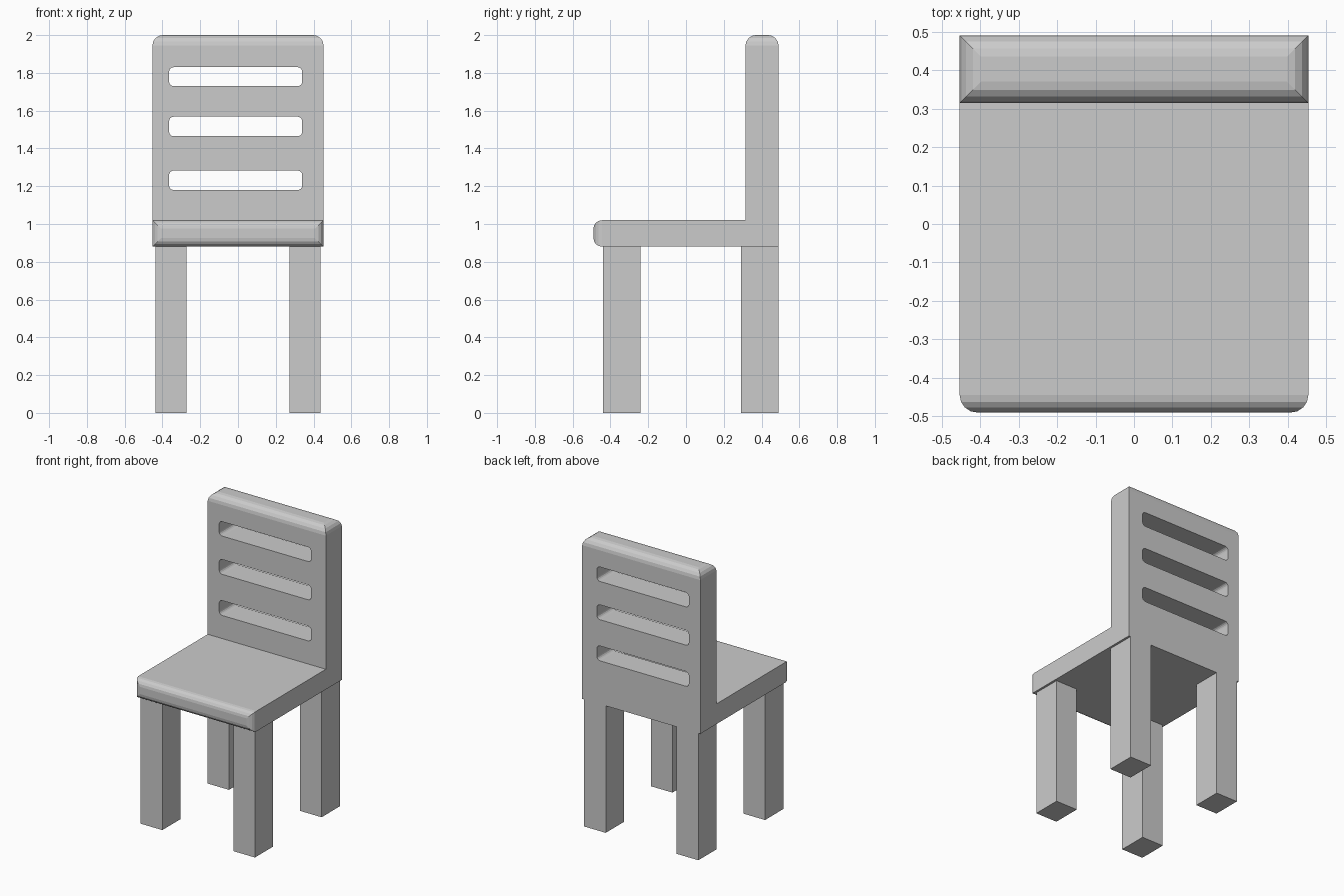
import bpy, bmesh

if "Cube" in bpy.data.objects:
    bpy.data.objects.remove(bpy.data.objects["Cube"])

W = 0.453  # half width


def link(name, bm):
    bmesh.ops.recalc_face_normals(bm, faces=bm.faces[:])
    me = bpy.data.meshes.new(name)
    bm.to_mesh(me)
    bm.free()
    ob = bpy.data.objects.new(name, me)
    bpy.context.collection.objects.link(ob)
    return ob


def box(bm, x0, x1, y0, y1, z0, z1):
    verts = bmesh.ops.create_cube(bm, size=1)["verts"]
    for v in verts:
        v.co.x = x1 if v.co.x > 0 else x0
        v.co.y = y1 if v.co.y > 0 else y0
        v.co.z = z1 if v.co.z > 0 else z0
    return verts


def bevel(bm, edges, width, segs):
    bmesh.ops.bevel(bm, geom=edges, offset=width, offset_type='OFFSET',
                    segments=segs, profile=0.5, affect='EDGES')


# Seat and backrest: L-shaped side profile swept across the width
profile = [(-0.49, 0.88), (0.49, 0.88), (0.49, 2.0),
           (0.315, 2.0), (0.315, 1.02), (-0.49, 1.02)]
bm = bmesh.new()
face = bm.faces.new([bm.verts.new((-W, y, z)) for y, z in profile])
ext = bmesh.ops.extrude_face_region(bm, geom=[face])["geom"]
for v in ext:
    if isinstance(v, bmesh.types.BMVert):
        v.co.x = W
bmesh.ops.recalc_face_normals(bm, faces=bm.faces[:])

# Rounded rims around the seat front and the backrest top
bevel(bm, [e for e in bm.edges if all(v.co.y < -0.48 for v in e.verts)], 0.045, 4)
bevel(bm, [e for e in bm.edges if all(v.co.z > 1.99 for v in e.verts)], 0.055, 4)
chair = link("seat_and_backrest", bm)

# Three round-cornered slots through the backrest
bm = bmesh.new()
for z0, z1 in ((1.18, 1.283), (1.465, 1.568), (1.73, 1.83)):
    box(bm, -0.365, 0.34, 0.2, 0.6, z0, z1)
bevel(bm, [e for e in bm.edges
           if abs(e.verts[0].co.y - e.verts[1].co.y) > 0.1], 0.024, 4)
cutter = link("slot_cutter", bm)
cutter.hide_render = True
mod = chair.modifiers.new("slots", 'BOOLEAN')
mod.operation = 'DIFFERENCE'
mod.solver = 'EXACT'
mod.object = cutter
bpy.context.view_layer.objects.active = chair
chair.select_set(True)
bpy.ops.object.modifier_apply(modifier=mod.name)
bpy.data.objects.remove(cutter)

# Legs
for place, y0, y1 in (("front", -0.44, -0.24), ("back", 0.29, 0.49)):
    for side, s in (("left", -1), ("right", 1)):
        bm = bmesh.new()
        xs = sorted((s * 0.272, s * 0.438))
        box(bm, xs[0], xs[1], y0, y1, 0, 0.88)
        link(f"{place}_{side}_leg", bm)
